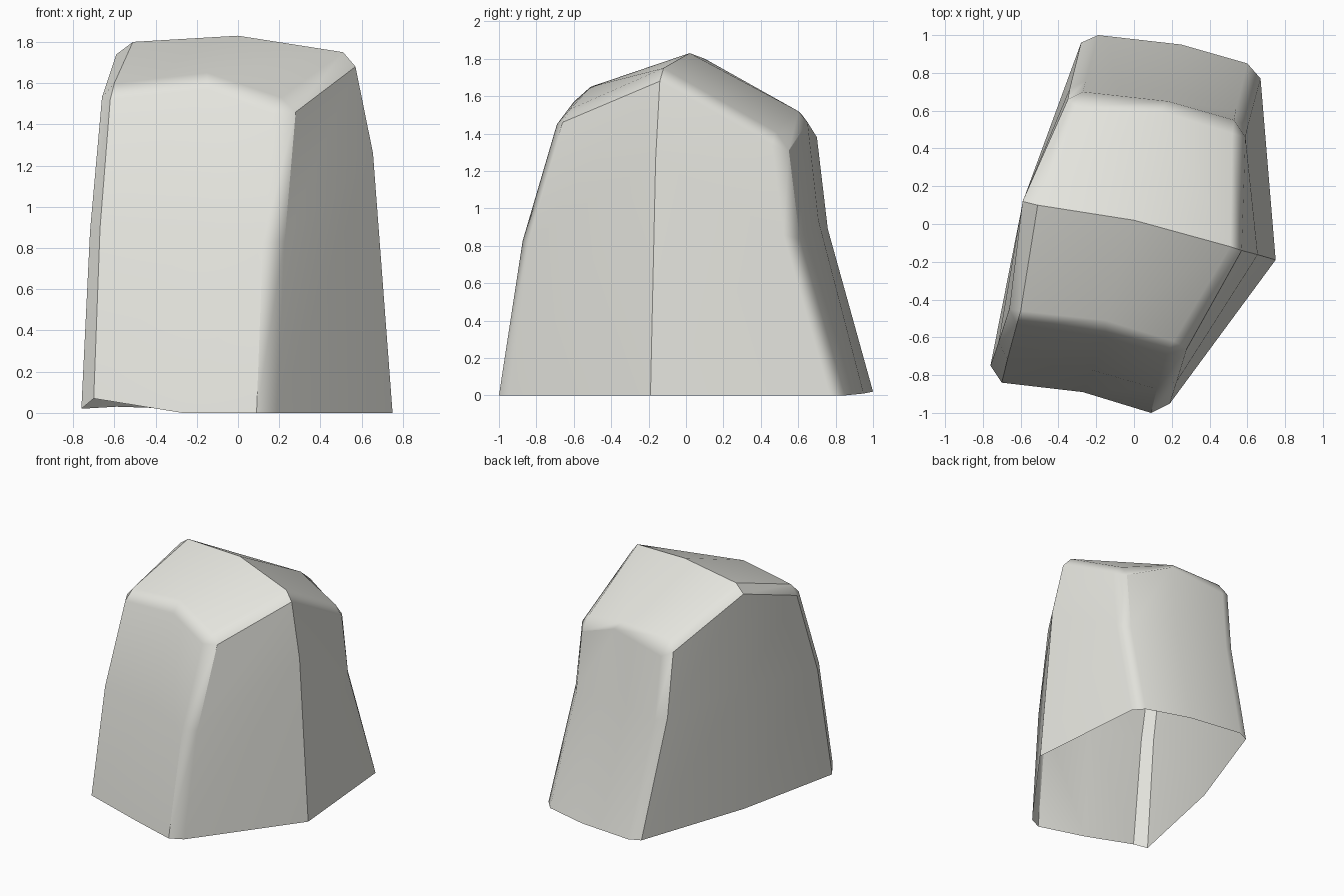
import bpy
import bmesh
import math
from mathutils import Vector

cube = bpy.data.objects.get("Cube")
if cube:
    bpy.data.objects.remove(cube, do_unlink=True)

# Cross-sections: three points per side, in the order front, right, back, left
foot = [
    (-.70, -.84, .07), (-.27, -.89, 0), (.09, -1, 0),
    (.19, -.95, 0), (.75, -.19, 0), (.67, .77, 0),
    (.60, .85, 0), (.25, .95, .01), (-.19, 1, .02),
    (-.28, .96, .02), (-.59, .11, .03), (-.76, -.75, .02)]
shoulder = [
    (-.62, -.53, 1.52), (-.15, -.60, 1.57), (.17, -.69, 1.45),
    (.28, -.66, 1.46), (.57, -.14, 1.68), (.59, .46, 1.34),
    (.53, .55, 1.31), (.18, .65, 1.46), (-.27, .70, 1.38),
    (-.35, .66, 1.42), (-.59, .12, 1.74), (-.66, -.45, 1.53)]
# Rim of the crown, around the peak
rim = [
    (-.60, -.46, 1.60), (-.15, -.51, 1.65), (.21, -.62, 1.53),
    (.51, -.12, 1.75), (.52, .48, 1.41), (.13, .60, 1.52),
    (-.30, .62, 1.50), (-.51, .10, 1.80)]
peak_point = (0, .02, 1.83)

# How far the belly moves off the straight wall, and where it sits
lean = Vector((-.015, -.05, 0))
swell = {4: Vector((.04, -.01, 0)), 10: Vector()}
right_middle = 4


def belly_point(i):
    """Point part way up the wall: front low, back higher, right side highest."""
    low, high = Vector(foot[i]), Vector(shoulder[i])
    if i == right_middle:
        height = .75
    else:
        height = .64 if low.y > .5 else .57
    return low.lerp(high, height) + swell.get(i, lean)


bm = bmesh.new()


def add_ring(points):
    return [bm.verts.new(point) for point in points]


count = len(foot)
base = add_ring(foot)
belly = add_ring(belly_point(i) for i in range(count))
top = add_ring(shoulder)
crown = add_ring(rim)
peak = bm.verts.new(peak_point)


def rim_vert(i):
    """Crown vertex above a shoulder vertex; corners share one."""
    return crown[(i - i // 3) % len(crown)]


# Walls and the bevel between walls and crown; the underside stays open
for i in range(count):
    j = (i + 1) % count
    bm.faces.new((base[i], base[j], belly[j], belly[i]))
    bm.faces.new((belly[i], belly[j], top[j], top[i]))
    if rim_vert(i) == rim_vert(j):
        bm.faces.new((top[i], top[j], rim_vert(i)))
    else:
        bm.faces.new((top[i], top[j], rim_vert(j), rim_vert(i)))

# Crown: four slopes meeting at the peak
for i in range(0, len(crown), 2):
    bm.faces.new((crown[i - 1], crown[i], crown[i + 1], peak))

mesh = bpy.data.meshes.new("boulder")
bm.to_mesh(mesh)
bm.free()
boulder = bpy.data.objects.new("boulder", mesh)
bpy.context.collection.objects.link(boulder)

# Plain stone colour
stone = bpy.data.materials.new("grey_stone")
stone.use_nodes = True
colour = (.78, .78, .73, 1)
stone.diffuse_color = colour
stone.node_tree.nodes["Principled BSDF"].inputs["Base Color"].default_value = colour
mesh.materials.append(stone)

# Smooth shading that keeps the broad faces flat and the bevels soft
bpy.ops.object.select_all(action="DESELECT")
boulder.select_set(True)
bpy.context.view_layer.objects.active = boulder
bpy.ops.object.shade_smooth_by_angle(angle=math.radians(35))
weighted = boulder.modifiers.new("flat_faces", "WEIGHTED_NORMAL")
weighted.keep_sharp = True
